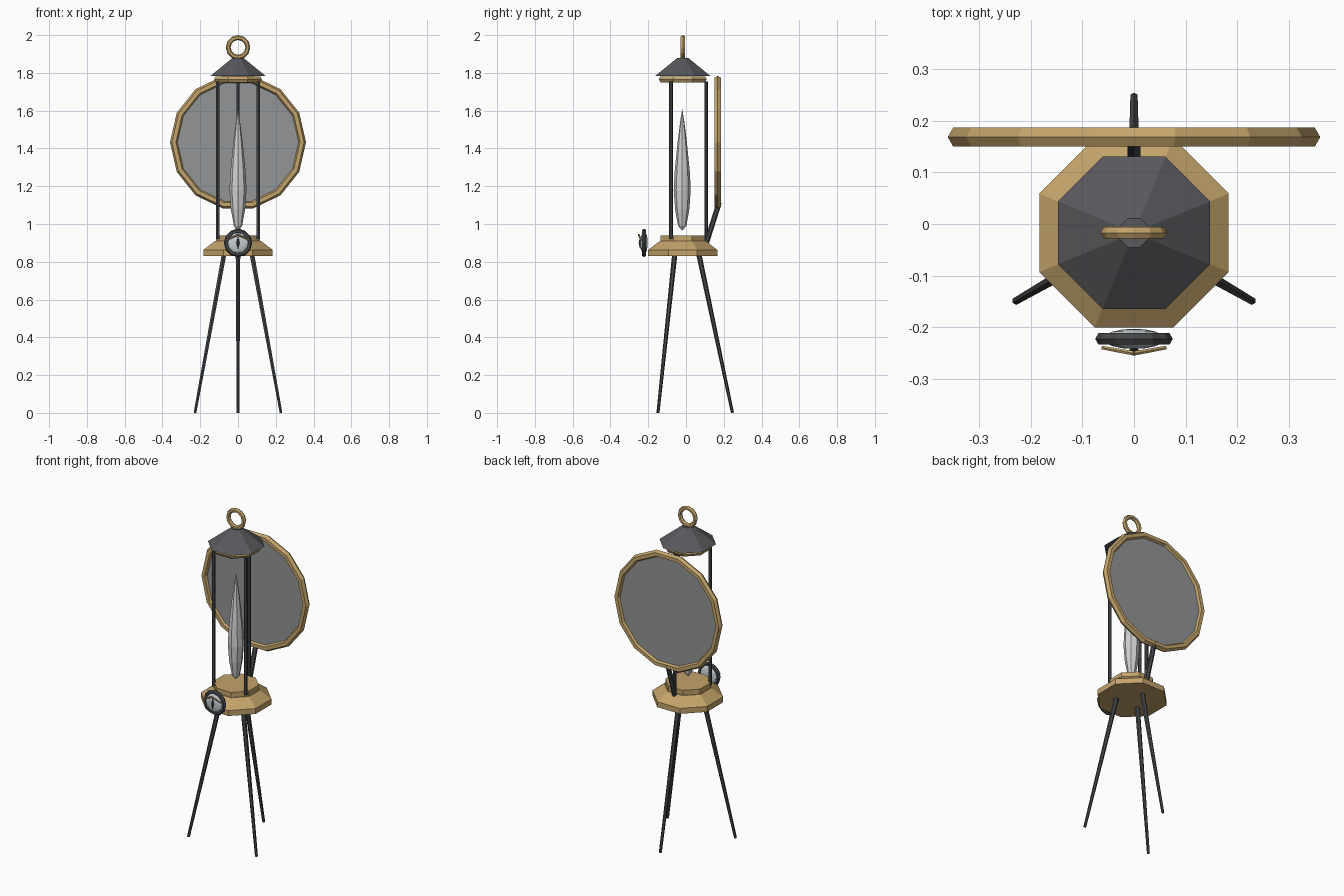
import bpy, bmesh, math
from mathutils import Vector, Matrix

if "Cube" in bpy.data.objects:
    bpy.data.objects.remove(bpy.data.objects["Cube"])

CY = -0.017                      # y of the lantern's axis
OCT = 1 / math.cos(math.pi / 8)  # octagon apothem to corner radius


def material(name, rgb):
    m = bpy.data.materials.new(name)
    m.diffuse_color = (*rgb, 1)
    m.use_nodes = True
    m.node_tree.nodes["Principled BSDF"].inputs["Base Color"].default_value = m.diffuse_color
    return m


BRASS = material("brass", (0.55, 0.37, 0.145))
IRON = material("dark_iron", (0.06, 0.063, 0.067))
ROOF = material("roof_metal", (0.10, 0.098, 0.108))
MIRROR = material("mirror_grey", (0.29, 0.30, 0.305))
FLAME = material("pale_flame", (0.64, 0.64, 0.64))
LENS = material("lens_glass", (0.58, 0.64, 0.66))


def finish(name, bm, mat):
    bmesh.ops.remove_doubles(bm, verts=bm.verts, dist=1e-5)
    bmesh.ops.recalc_face_normals(bm, faces=bm.faces)
    mesh = bpy.data.meshes.new(name)
    bm.to_mesh(mesh)
    bm.free()
    mesh.materials.append(mat)
    ob = bpy.data.objects.new(name, mesh)
    bpy.context.collection.objects.link(ob)
    return ob


def lathe(name, profile, sides, mat, center, turn=0.0, facing_front=False, ring=False):
    """Spin (radius, height) points round z, or round y when facing_front."""
    bm = bmesh.new()
    loops = []
    for r, h in profile:
        loops.append([bm.verts.new((r * math.cos(a), r * math.sin(a), h))
                      for a in (turn + 2 * math.pi * i / sides for i in range(sides))])
    pairs = list(zip(loops, loops[1:]))
    if ring:
        pairs.append((loops[-1], loops[0]))
    for lo, hi in pairs:
        for i in range(sides):
            j = (i + 1) % sides
            bm.faces.new((lo[i], lo[j], hi[j], hi[i]))
    if not ring:
        for loop, (r, h) in ((loops[0], profile[0]), (loops[-1], profile[-1])):
            if r > 1e-4:
                bm.faces.new(loop)
    if facing_front:
        bm.transform(Matrix.Rotation(math.pi / 2, 4, 'X'))
    bm.transform(Matrix.Translation(center))
    return finish(name, bm, mat)


def torus(name, major, minor, sides, mat, center, turn=0.0, facing_front=True):
    prof = [(major + minor * math.cos(k * math.pi / 3), minor * math.sin(k * math.pi / 3))
            for k in range(6)]
    return lathe(name, prof, sides, mat, center, turn, facing_front, ring=True)


def rod(name, a, b, r1, r2, mat, sides=6):
    a, b = Vector(a), Vector(b)
    d = b - a
    bm = bmesh.new()
    bmesh.ops.create_cone(bm, cap_ends=True, segments=sides, radius1=r1, radius2=r2, depth=d.length)
    bm.transform(Matrix.Translation((a + b) / 2) @ d.to_track_quat('Z', 'Y').to_matrix().to_4x4())
    return finish(name, bm, mat)


def polar(r, angle, z):
    return (r * math.cos(angle), CY + r * math.sin(angle), z)


axis = (0, CY, 0)
eighth = math.pi / 8

# Octagonal base and burner plate
lathe("base", [(0.183 * OCT, 0.83), (0.183 * OCT, 0.863), (0.122 * OCT, 0.91)], 8, BRASS, axis, eighth)
lathe("burner_plate", [(0.117 * OCT, 0.90), (0.117 * OCT, 0.94)], 8, BRASS, axis, eighth)

# Tripod legs and upright rods
for i, deg in enumerate((90, 210, 330)):
    a = math.radians(deg)
    rod(f"leg_{i + 1}", polar(0.263, a, 0.0), polar(0.083, a, 0.85), 0.008, 0.014, IRON)
    rod(f"upright_{i + 1}", polar(0.124, a, 0.92), polar(0.124, a, 1.755), 0.01, 0.01, IRON)

# Roof with collar and carrying ring
torus("roof_collar", 0.119, 0.018, 8, BRASS, (0, CY, 1.766), eighth, False)
lathe("roof", [(0.147 * OCT, 1.783), (0.028 * OCT, 1.88)], 8, ROOF, axis, eighth)
torus("carrying_ring", 0.052, 0.013, 12, BRASS, (0, CY, 1.935))

# Flame
lathe("flame", [(0, 0.965), (0.022, 0.99), (0.038, 1.08), (0.045, 1.18), (0.040, 1.28),
                (0.025, 1.43), (0.010, 1.55), (0, 1.61)], 8, FLAME, (0, -0.02, 0))

# Round mirror behind the lantern, with its strut
torus("mirror_rim", 0.339, 0.021, 14, BRASS, (0, 0.168, 1.433))
lathe("mirror_disc", [(0.337, -0.005), (0.337, 0.005)], 14, MIRROR, (0, 0.168, 1.433),
      facing_front=True)
rod("mirror_strut", (0, 0.108, 0.90), (0, 0.176, 1.115), 0.014, 0.014, IRON)

# Eye-like gauge in front of the base
eye = (0, -0.222, 0.9)
torus("eye_rim", 0.062, 0.013, 12, IRON, eye)
lens = [(0.06 * math.sin(t), -0.0195 * math.cos(t)) for t in (math.pi * k / 8 for k in range(9))]
lathe("eye_lens", lens, 12, LENS, eye, facing_front=True)
lathe("pupil", [(0, -0.036), (0.009, 0), (0, 0.036)], 6, IRON, (0, -0.243, 0.9))
for s, side in ((-1, "left"), (1, "right")):
    rod(f"eyelid_{side}", (s * 0.061, -0.239, 0.915), (0, -0.25, 0.943), 0.004, 0.005, BRASS)
